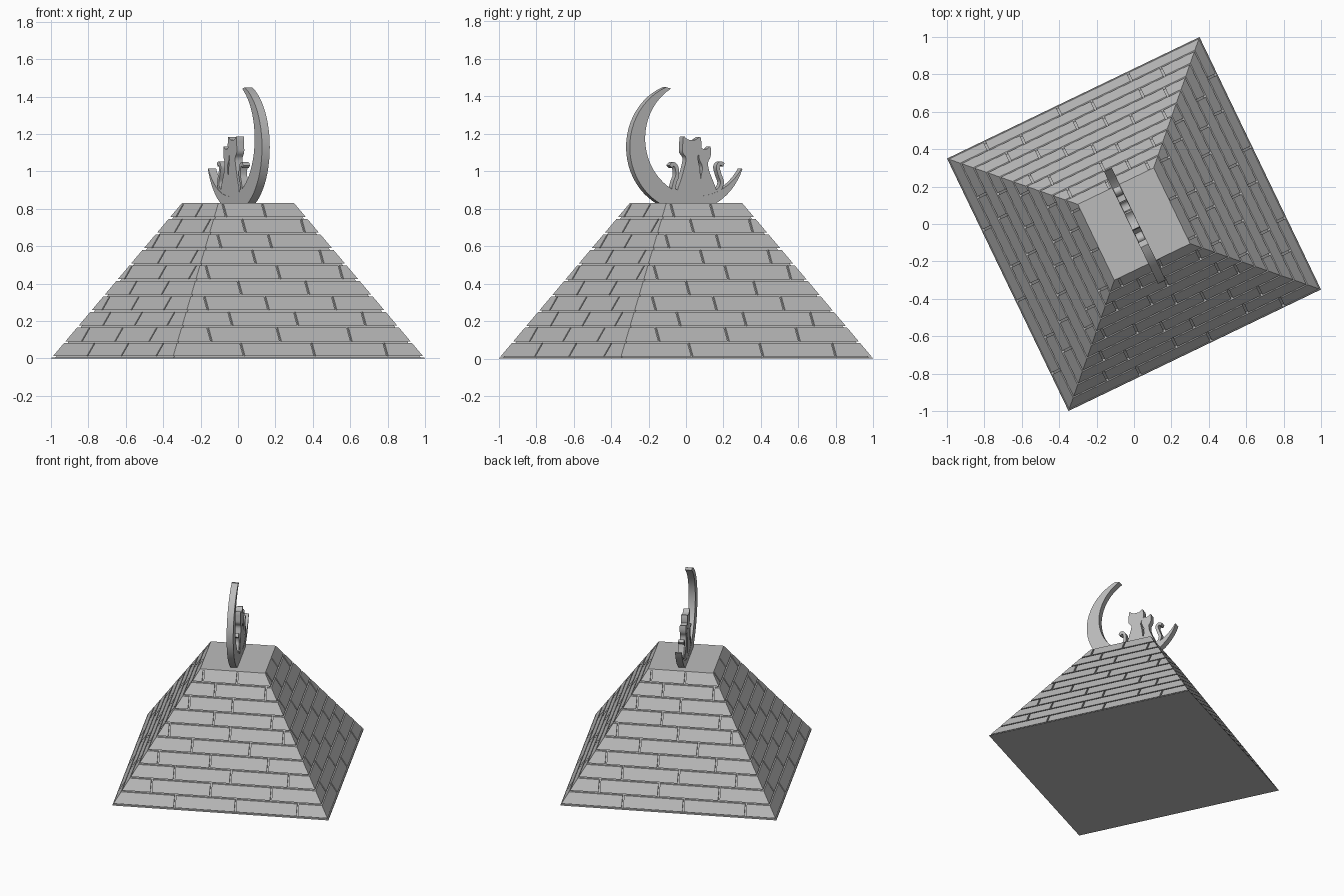
import bpy, bmesh
from math import sin, cos, radians
from mathutils import Matrix, Vector

if "Cube" in bpy.data.objects:
    bpy.data.objects.remove(bpy.data.objects["Cube"], do_unlink=True)

TURN = Matrix.Rotation(radians(25.7), 4, "Z")
BASE, CAP, HEIGHT, ROWS = 0.749, 0.225, 0.83, 10
GAP, DEPTH = 0.011, 0.014
STEP = HEIGHT / ROWS

stone = bpy.data.materials.new("grey_stone")
stone.use_nodes = True
stone.diffuse_color = (0.5, 0.5, 0.5, 1)
bsdf = stone.node_tree.nodes["Principled BSDF"]
bsdf.inputs["Base Color"].default_value = (0.5, 0.5, 0.5, 1)
bsdf.inputs["Roughness"].default_value = 0.8


def finish(name, bm):
    bmesh.ops.recalc_face_normals(bm, faces=bm.faces[:])
    mesh = bpy.data.meshes.new(name)
    bm.to_mesh(mesh)
    bm.free()
    mesh.transform(TURN)
    mesh.materials.append(stone)
    ob = bpy.data.objects.new(name, mesh)
    bpy.context.collection.objects.link(ob)
    return ob


def half_width(z):
    return BASE + (CAP - BASE) * z / HEIGHT


def frustum(name, z0, z1, inset):
    bm = bmesh.new()
    rings = []
    for z in (z0, z1):
        d = half_width(z) - inset
        rings.append([bm.verts.new((x * d, y * d, z))
                      for x, y in ((-1, -1), (1, -1), (1, 1), (-1, 1))])
    low, high = rings
    bm.faces.new(low)
    bm.faces.new(high)
    for i in range(4):
        j = (i + 1) % 4
        bm.faces.new((low[i], low[j], high[j], high[i]))
    return finish(name, bm)


# Solid pyramid behind the joints, with its foot and flat cap
frustum("mortar_core", 0.004, HEIGHT - 0.004, DEPTH)
frustum("base_slab", 0, 0.006, 0)
frustum("top_slab", HEIGHT - 0.008, HEIGHT, 0)

# Joint positions along one side, per course from the ground up
JOINTS = [(-.32, .10, .53), (-.49, -.08, .34), (-.34, .05, .45), (-.46, -.10, .30),
          (-.235, .165), (-.40, .02, .39), (-.10, .30), (-.28, .02),
          (-.11, .24), (-.20, .035)]


def brick(bm, z0, z1, left, right, spin):
    """One stone; a side of None is mitred at the pyramid corner."""
    rows = []
    for z in (z0, z1):
        for inset in (0, DEPTH + 0.006):
            d = half_width(z) - inset
            a = -d if left is None else left + GAP / 2
            b = d if right is None else right - GAP / 2
            rows.append([bm.verts.new(spin @ Vector((t, -d, z))) for t in (a, b)])
    lo, li, ho, hi = rows
    for p, q in ((lo, ho), (ho, hi), (hi, li), (li, lo)):
        bm.faces.new((p[0], p[1], q[1], q[0]))
    for i, end in enumerate((left, right)):
        if end is not None:
            bm.faces.new((lo[i], ho[i], hi[i], li[i]))


# Courses of stones, the same on all four sides
for row, joints in enumerate(JOINTS):
    bm = bmesh.new()
    z0 = row * STEP + (0.009 if row else 0.012)
    z1 = (row + 1) * STEP - (0.007 if row == ROWS - 1 else 0)
    ends = [None, *joints, None]
    for side in range(4):
        spin = Matrix.Rotation(radians(90 * side), 4, "Z")
        for left, right in zip(ends, ends[1:]):
            brick(bm, z0, z1, left, right, spin)
    bmesh.ops.remove_doubles(bm, verts=bm.verts[:], dist=0.0005)
    finish(f"stone_course_{row + 1}", bm)


def plate(name, outline, thick):
    """Upright flat cut-out from (along, height) points."""
    bm = bmesh.new()
    face = bm.faces.new([bm.verts.new((-thick / 2, y, z)) for y, z in outline])
    new = bmesh.ops.extrude_face_region(bm, geom=[face])["geom"]
    bmesh.ops.translate(bm, vec=(thick, 0, 0),
                        verts=[v for v in new if isinstance(v, bmesh.types.BMVert)])
    ob = finish(name, bm)
    ob.data.shade_smooth()
    bpy.context.view_layer.objects.active = ob
    bpy.ops.object.select_all(action="DESELECT")
    ob.select_set(True)
    bpy.ops.object.shade_smooth_by_angle(angle=radians(30))
    return ob


def arc(cy, cz, r, a0, a1, n=40):
    angles = [radians(a0 + (a1 - a0) * i / n) for i in range(n + 1)]
    return [(cy + r * cos(a), cz + r * sin(a)) for a in angles]


def smooth_path(points, n=5):
    """Rounded path through the points."""
    pts = [Vector(p) for p in points]
    pts = [2 * pts[0] - pts[1], *pts, 2 * pts[-1] - pts[-2]]
    out = []
    for a, b, c, d in zip(pts, pts[1:], pts[2:], pts[3:]):
        for i in range(n):
            t = i / n
            out.append(0.5 * (2 * b + (c - a) * t + (2 * a - 5 * b + 4 * c - d) * t ** 2
                              + (3 * b - a - 3 * c + d) * t ** 3))
    return out + [pts[-2]]


def ribbon(points, width):
    path = smooth_path(points)
    left, right = [], []
    for i, p in enumerate(path):
        d = (path[min(i + 1, len(path) - 1)] - path[max(i - 1, 0)]).normalized()
        side = Vector((-d.y, d.x)) * width / 2
        left.append(p + side)
        right.append(p - side)
    return left + right[::-1]


# Crescent moon
plate("crescent_moon", arc(0, 1.13, .344, 112, 340) + arc(.055, 1.175, .308, 329, 120), .046)

# Two seated cats
plate("tall_cat", smooth_path([
    (-.055, .84), (-.06, .90), (-.04, .955), (-.02, 1.02), (-.01, 1.07), (-.03, 1.10),
    (-.03, 1.14), (-.025, 1.187), (.0, 1.17), (.045, 1.168), (.075, 1.183), (.08, 1.12),
    (.06, 1.08), (.068, 1.03), (.078, .95), (.085, .84)], 3), .044)
plate("small_cat", smooth_path([
    (.07, .84), (.075, .95), (.088, 1.02), (.07, 1.06), (.065, 1.10), (.07, 1.138),
    (.085, 1.122), (.115, 1.12), (.135, 1.133), (.136, 1.08), (.12, 1.045), (.128, 1.0),
    (.15, .95), (.168, .90), (.165, .84)], 3), .042)

# Curled tails
plate("tall_cat_tail", ribbon([(-.04, .885), (-.08, .90), (-.075, .94), (-.06, .98),
                               (-.066, 1.025), (-.085, 1.04), (-.10, 1.025)], .02), .04)
plate("small_cat_tail", ribbon([(.14, .885), (.185, .90), (.205, .94), (.19, .985),
                                (.18, 1.025), (.195, 1.043), (.215, 1.035)], .02), .04)
